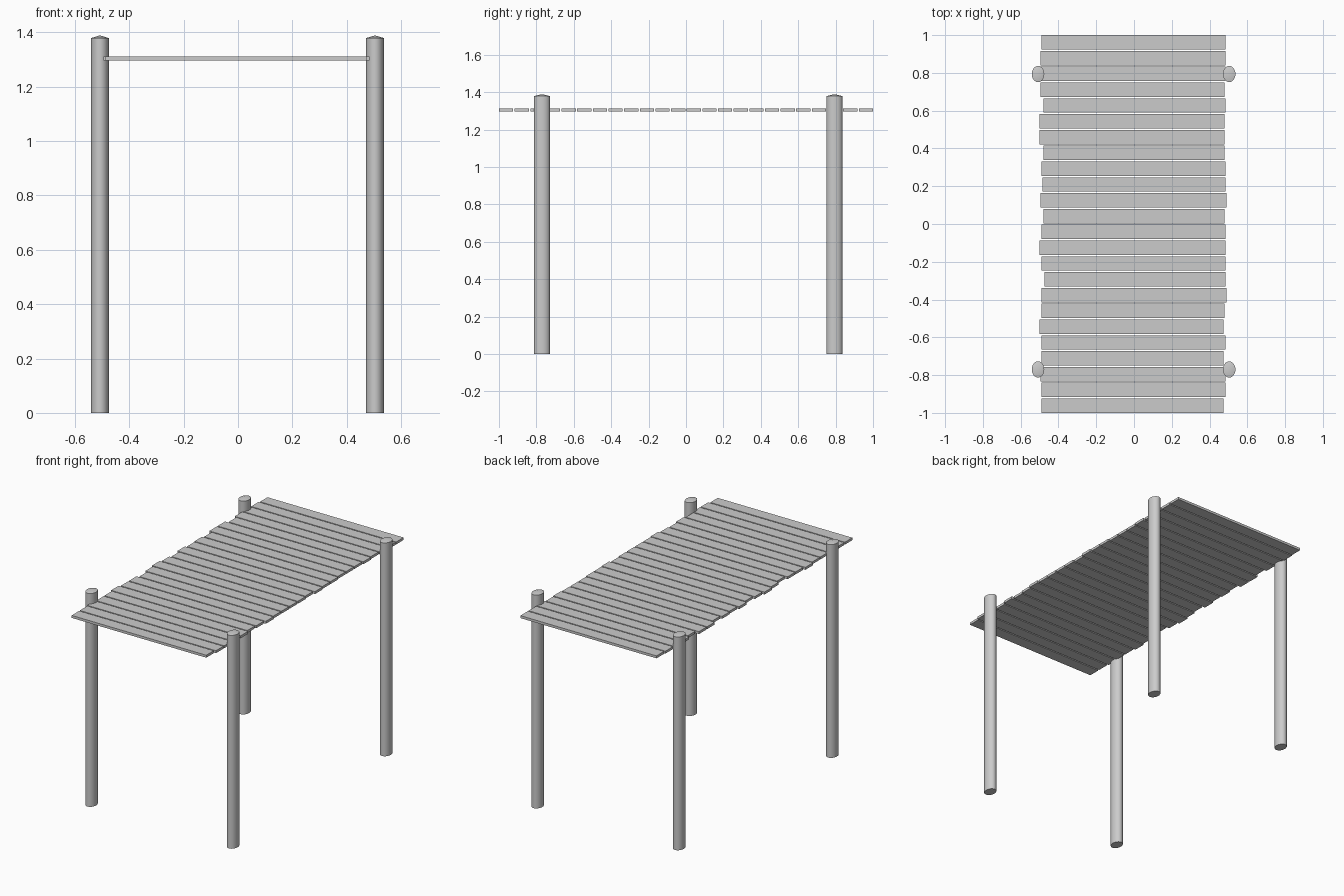
import bpy
import bmesh
from mathutils import Matrix, Vector

default = bpy.data.objects.get("Cube")
if default:
    bpy.data.objects.remove(default, do_unlink=True)

grey = bpy.data.materials.new("weathered grey")
grey.use_nodes = True
grey.diffuse_color = (0.6, 0.6, 0.6, 1)
grey.node_tree.nodes["Principled BSDF"].inputs["Base Color"].default_value = (0.6, 0.6, 0.6, 1)


def add_object(name, bm):
    mesh = bpy.data.meshes.new(name)
    bm.to_mesh(mesh)
    bm.free()
    mesh.materials.append(grey)
    obj = bpy.data.objects.new(name, mesh)
    bpy.context.collection.objects.link(obj)
    return obj


def plank(name, left, right, y, depth, bottom, top):
    bm = bmesh.new()
    centre = Vector(((left + right) / 2, y, (bottom + top) / 2))
    size = Vector((right - left, depth, top - bottom))
    bmesh.ops.create_cube(bm, size=1, matrix=Matrix.Translation(centre) @ Matrix.Diagonal(size).to_4x4())
    return add_object(name, bm)


def post(name, x, y, radius_x=0.033, radius_y=0.043, rim=1.379, peak=1.389):
    # Oval shaft with a shallow pointed cap
    bm = bmesh.new()
    bmesh.ops.create_cone(bm, cap_ends=True, segments=24, radius1=1, radius2=1, depth=rim)
    bmesh.ops.scale(bm, vec=(radius_x, radius_y, 1), verts=bm.verts)
    bmesh.ops.translate(bm, vec=(x, y, rim / 2), verts=bm.verts)
    cap = max(bm.faces, key=lambda f: f.calc_center_median().z)
    ring = bmesh.ops.poke(bm, faces=[cap])
    ring["verts"][0].co.z = peak
    obj = add_object(name, bm)
    obj.data.shade_smooth()
    obj.data.set_sharp_from_angle(angle=0.6)
    return obj


# Deck planks, back to front, with uneven sawn ends
left_steps = "455526624352464144644544"
right_steps = "333232223342333342131331"
depth = 0.076
pitch = (2 - depth) / (len(left_steps) - 1)
for i, (a, b) in enumerate(zip(left_steps, right_steps)):
    plank(f"deck_plank_{i + 1}",
          -0.468 - 0.0053 * int(a), 0.468 + 0.0053 * int(b),
          1 - depth / 2 - i * pitch, depth, 1.296, 1.312)

# Four corner posts
for end, y in (("front", -0.77), ("back", 0.794)):
    for side, x in (("left", 0.504), ("right", -0.508)):
        post(f"{end}_{side}_post", x, y)
